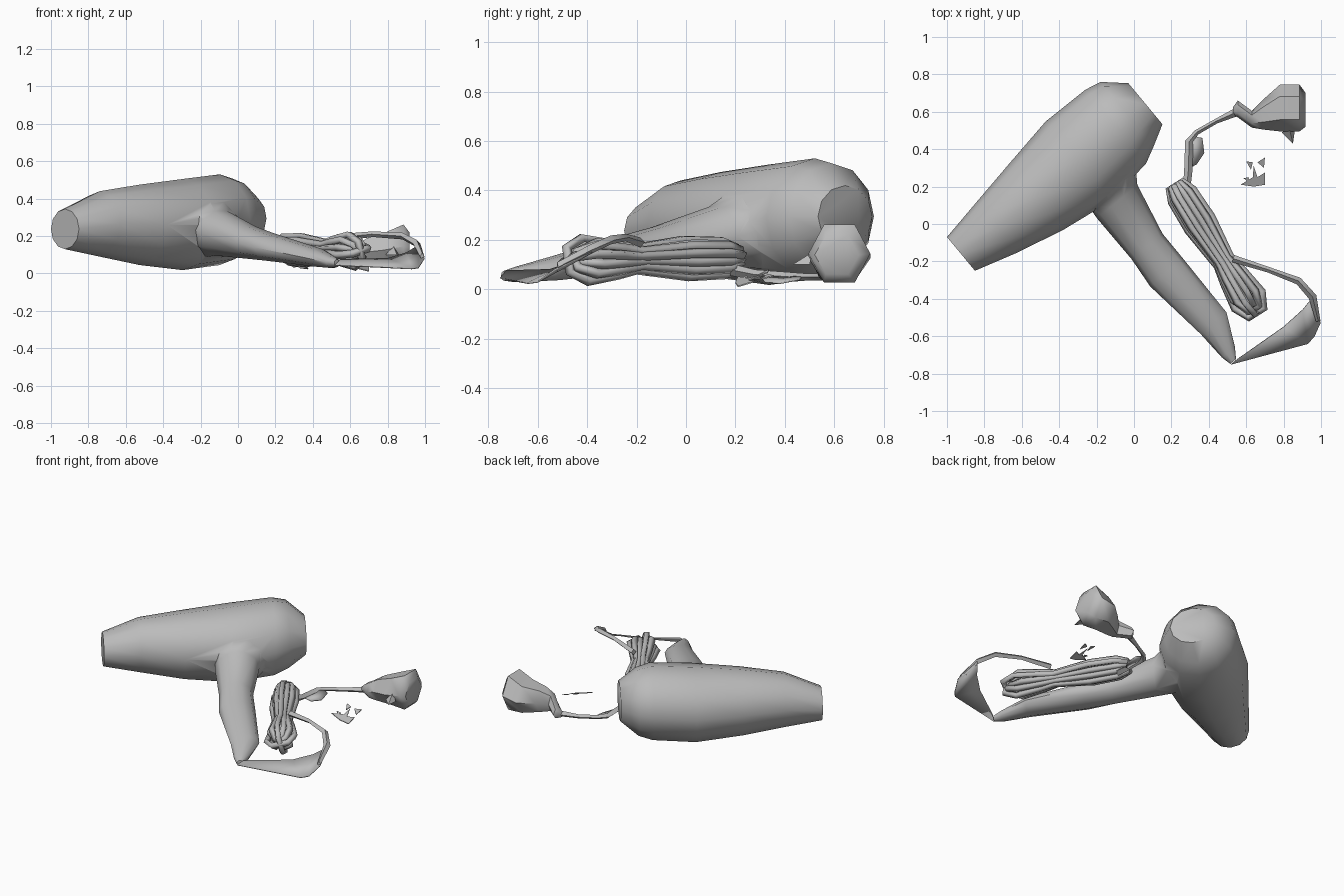
import bpy, bmesh, math
from mathutils import Vector

if "Cube" in bpy.data.objects:
    bpy.data.objects.remove(bpy.data.objects["Cube"])

mat = bpy.data.materials.new("light_grey_plastic")
mat.diffuse_color = (0.5, 0.5, 0.5, 1)
mat.use_nodes = True
mat.node_tree.nodes["Principled BSDF"].inputs["Base Color"].default_value = mat.diffuse_color


def select(ob):
    bpy.ops.object.select_all(action='DESELECT')
    ob.select_set(True)
    bpy.context.view_layer.objects.active = ob


def add_mesh(name, verts, faces, smooth=40):
    me = bpy.data.meshes.new(name)
    me.from_pydata(verts, [], faces)
    bm = bmesh.new()
    bm.from_mesh(me)
    bmesh.ops.recalc_face_normals(bm, faces=bm.faces)
    bm.to_mesh(me)
    bm.free()
    me.materials.append(mat)
    ob = bpy.data.objects.new(name, me)
    bpy.context.collection.objects.link(ob)
    select(ob)
    if smooth:
        bpy.ops.object.shade_smooth_by_angle(angle=math.radians(smooth))
    return ob


def loft(name, stations, n, side=None, smooth=50):
    """Tube through (x, y, z, half width, half height) stations."""
    pts = [Vector(s[:3]) for s in stations]
    verts, faces = [], []
    for i, s in enumerate(stations):
        t = pts[min(i + 1, len(pts) - 1)] - pts[max(i - 1, 0)]
        u = Vector(side) if side else Vector((-t.y, t.x, 0)).normalized()
        for k in range(n):
            a = 2 * math.pi * k / n
            verts.append(pts[i] + u * s[3] * math.cos(a) + Vector((0, 0, s[4] * math.sin(a))))
    for i in range(len(stations) - 1):
        for k in range(n):
            j = (k + 1) % n
            faces.append((i * n + k, i * n + j, (i + 1) * n + j, (i + 1) * n + k))
    faces.append(tuple(range(n)))
    faces.append(tuple(range((len(stations) - 1) * n, len(stations) * n)))
    return add_mesh(name, verts, faces, smooth)


def ribbon(name, edge_a, edge_b, thick=0.006):
    """Thin sheet between two polylines."""
    n = len(edge_a)
    faces = [(i, i + 1, n + i + 1, n + i) for i in range(n - 1)]
    ob = add_mesh(name, edge_a + edge_b, faces)
    m = ob.modifiers.new("thickness", 'SOLIDIFY')
    m.thickness = thick
    m.offset = 0
    return ob


# Barrel: (distance from nozzle, left edge, right edge, bottom, top)
A, P = Vector((0.77, 0.64, 0)), Vector((-0.64, 0.77, 0))
nozzle = Vector((-0.925, -0.16, 0))
barrel = []
for t, l, r, b, z in [(0, .117, -.117, .13, .345), (.23, .158, -.185, .09, .44),
                      (.5, .205, -.25, .045, .475), (.8, .255, -.295, .018, .505),
                      (1.07, .25, -.26, .045, .53), (1.16, .23, -.215, .08, .51),
                      (1.27, .13, -.155, .17, .42)]:
    c = nozzle + A * t + P * (l + r) / 2
    barrel.append((c.x, c.y, (b + z) / 2, (l - r) / 2, (z - b) / 2))
body = loft("barrel_and_handle", barrel, 12, side=P)

# Handle, flaring broadly into the barrel, then fused with it
handle = loft("handle_piece",
              [(-.15, .43, .29, .20, .215), (-.14, .27, .26, .185, .185),
               (-.09, .12, .215, .14, .125),
               (.07, -.12, .165, .107, .09), (.175, -.26, .14, .115, .075),
               (.425, -.53, .085, .09, .05), (.505, -.685, .06, .045, .032),
               (.53, -.735, .055, .02, .02)], 10, side=(.77, .64, 0))
fuse = body.modifiers.new("fuse", 'BOOLEAN')
fuse.operation = 'UNION'
fuse.solver = 'EXACT'
fuse.object = handle
select(body)
bpy.ops.object.modifier_apply(modifier="fuse")
bpy.data.objects.remove(handle)
bpy.ops.object.shade_smooth_by_angle(angle=math.radians(50))

# Cord leaving the handle: a broad flat sweep, then a narrow strip
ribbon("cord_sweep",
       [(.52, -.75, .045), (.93, -.64, .025), (.965, -.6, .03), (.997, -.53, .08)],
       [(.55, -.725, .075), (.80, -.55, .08), (.90, -.46, .11), (.965, -.38, .15)])
loft("cord_return", [(.985, -.52, .09, .012, .02), (.955, -.39, .16, .022, .02),
                     (.88, -.305, .20, .02, .018), (.72, -.245, .21, .015, .015),
                     (.53, -.185, .19, .02, .02)], 4)

# Folded cord bundle: loops fanned round one axis, pinched at the tie
start, end = Vector((.225, .205, .13)), Vector((.655, -.475, .12))
ax = (end - start).normalized()
sd = Vector((-ax.y, ax.x, 0)).normalized()
length = (end - start).length
shape = [(.0, .045), (.08, .07), (.3, .076), (.6, .045), (.72, .066), (.9, .09), (1.0, .05)]
loops = 6
for i in range(loops):
    a = math.pi * (i + .5) / loops
    d = sd * math.cos(a) + Vector((0, 0, 1)) * math.sin(a)
    k = 1 - .1 * (i % 3)
    reach = length * (1 - .03 * (i % 3))
    path = [start + ax * s * reach + d * r * k for s, r in shape]
    path += [start + ax * s * reach - d * r * k for s, r in reversed(shape)]
    cu = bpy.data.curves.new("cord_loop", 'CURVE')
    cu.dimensions = '3D'
    cu.bevel_depth = .021
    cu.bevel_resolution = 0
    sp = cu.splines.new('POLY')
    sp.points.add(len(path) - 1)
    for q, p in zip(sp.points, path):
        q.co = (*p, 1)
    sp.use_cyclic_u = True
    cu.materials.append(mat)
    ob = bpy.data.objects.new("cord_loop_%d" % (i + 1), cu)
    bpy.context.collection.objects.link(ob)
    select(ob)
    bpy.ops.object.convert(target='MESH')

# Cord from the bundle to the plug
loft("plug_cord", [(.28, .18, .08, .02, .025), (.29, .28, .06, .022, .02),
                   (.295, .44, .05, .022, .018), (.335, .49, .05, .014, .014),
                   (.44, .55, .05, .013, .014), (.54, .595, .06, .022, .02)], 4)
ribbon("cord_kink", [(.30, .30, .05), (.30, .40, .05), (.31, .47, .055)],
       [(.335, .32, .03), (.375, .38, .025), (.365, .46, .04)])

# Plug with strain relief
loft("plug_body", [(.53, .605, .06, .02, .02), (.555, .615, .07, .045, .035),
                   (.63, .56, .10, .045, .06), (.69, .585, .115, .08, .085),
                   (.78, .62, .125, .125, .105), (.885, .62, .145, .125, .135),
                   (.918, .61, .14, .09, .09)], 6, side=(0, 1, 0))
add_mesh("plug_tab", [(.79, .49, .10), (.86, .50, .10), (.85, .43, .10), (.83, .51, .15)],
         [(0, 1, 2), (0, 2, 3), (1, 3, 2), (0, 3, 1)], 0)


# Loose scraps lying beside the plug, on one gently sloping plane
def plate(name, outline, h=.005):
    n = len(outline)
    low = [(x, y, .012 + .3 * (y - x + .48)) for x, y in outline]
    v = low + [(x, y, z + h) for x, y, z in low]
    f = [tuple(range(n)), tuple(range(n, 2 * n))]
    f += [(i, (i + 1) % n, n + (i + 1) % n, n + i) for i in range(n)]
    add_mesh(name, v, f, 0)


plate("scrap_large", [(.57, .21), (.64, .2), (.7, .21), (.7, .275), (.66, .25),
                      (.64, .31), (.635, .25)])
plate("scrap_small_1", [(.60, .335), (.635, .33), (.625, .29)])
plate("scrap_small_2", [(.66, .33), (.70, .355), (.695, .30)])
plate("scrap_small_3", [(.585, .245), (.615, .25), (.61, .225)])
